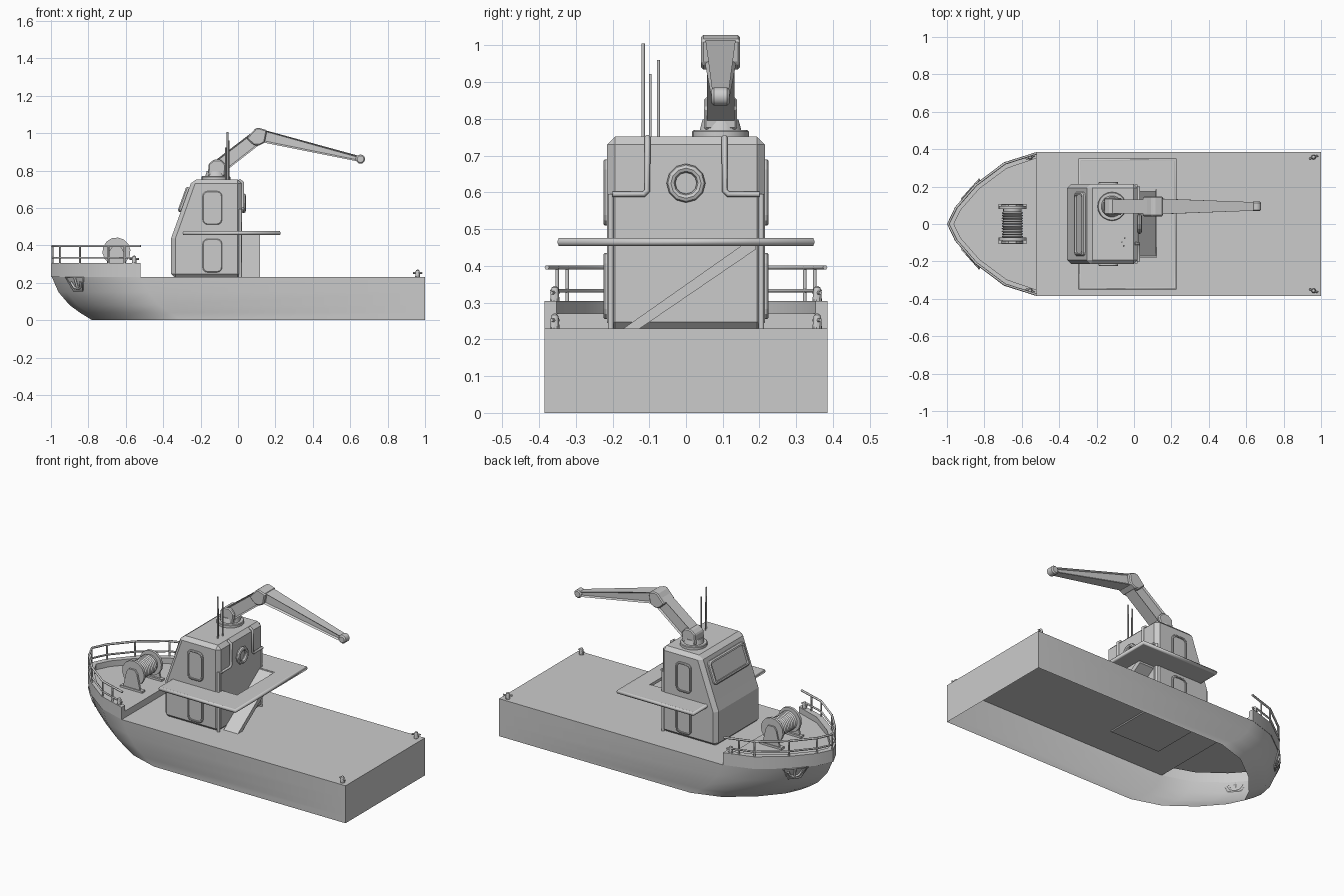
import bpy, bmesh, math
from mathutils import Vector as V

if "Cube" in bpy.data.objects:
    bpy.data.objects.remove(bpy.data.objects["Cube"])


def build(name, verts, faces, smooth=None, bevel=0):
    me = bpy.data.meshes.new(name)
    me.from_pydata([tuple(v) for v in verts], [], faces)
    bm = bmesh.new()
    bm.from_mesh(me)
    bmesh.ops.recalc_face_normals(bm, faces=bm.faces)
    bm.to_mesh(me)
    bm.free()
    ob = bpy.data.objects.new(name, me)
    bpy.context.collection.objects.link(ob)
    if bevel:
        m = ob.modifiers.new("bevel", 'BEVEL')
        m.width, m.segments = bevel, 1
    if smooth:
        activate(ob)
        bpy.ops.object.shade_smooth_by_angle(angle=math.radians(smooth))
    return ob


def activate(ob):
    bpy.ops.object.select_all(action='DESELECT')
    ob.select_set(True)
    bpy.context.view_layer.objects.active = ob


def loft(name, loops, cap0=True, cap1=True, **kw):
    n = len(loops[0])
    faces = [(k*n + i, k*n + (i+1) % n, (k+1)*n + (i+1) % n, (k+1)*n + i)
             for k in range(len(loops)-1) for i in range(n)]
    if cap0:
        faces.append(tuple(range(n)))
    if cap1:
        faces.append(tuple(range((len(loops)-1)*n, len(loops)*n)))
    return build(name, [v for lp in loops for v in lp], faces, **kw)


def prism_y(name, prof, y0, y1, **kw):
    return loft(name, [[(x, y, z) for x, z in prof] for y in (y0, y1)], **kw)


def lathe(name, origin, axis, prof, n=16):
    # prof holds (distance along axis, radius)
    axis = V(axis).normalized()
    u = axis.orthogonal().normalized()
    w = axis.cross(u)
    loops = [[V(origin) + axis*d + (u*math.cos(a) + w*math.sin(a))*r
              for a in [2*math.pi*(i+.5)/n for i in range(n)]] for d, r in prof]
    return loft(name, loops, smooth=35)


def tube(name, pts, r, cyclic=False, res=1):
    cu = bpy.data.curves.new(name, 'CURVE')
    cu.dimensions, cu.bevel_depth, cu.bevel_resolution = '3D', r, res
    cu.use_fill_caps = True
    sp = cu.splines.new('POLY')
    sp.points.add(len(pts)-1)
    for p, q in zip(sp.points, pts):
        p.co = (*q, 1)
    sp.use_cyclic_u = cyclic
    ob = bpy.data.objects.new(name, cu)
    bpy.context.collection.objects.link(ob)
    activate(ob)
    bpy.ops.object.convert(target='MESH')
    return ob


def panel(name, c, u, v, w, h, r, out, frame=.01):
    # rounded plate with a raised frame and a sunken middle
    c, u, v = V(c), V(u).normalized(), V(v).normalized()
    n = u.cross(v)

    def ring(g, d):
        rr, pts = r - g*.5, []
        for k, (sx, sy) in enumerate([(1, 1), (-1, 1), (-1, -1), (1, -1)]):
            for j in range(4):
                a = math.pi/2*(k + j/3)
                pts.append(c + u*(sx*(w/2-g-rr) + rr*math.cos(a))
                           + v*(sy*(h/2-g-rr) + rr*math.sin(a)) + n*d)
        return pts
    return loft(name, [ring(0, -.008), ring(0, out*.6), ring(out*.4, out),
                       ring(frame, out), ring(frame, out*.3)])


# Hull: bow outline is shifted aft toward the keel, open underneath
half = [(-.52, .385), (-.695, .33), (-.85, .213), (-.957, .09)]
inner_half = [(-.52, .352), (-.68, .297), (-.825, .19), (-.925, .077)]
mirror = lambda pts, tip: pts + [(tip, 0)] + [(x, -y) for x, y in reversed(pts)]
bow, inner = mirror(half, -1), mirror(inner_half, -.963)
levels = [(0, .22), (.04, .155), (.08, .10), (.15, .04), (.23, .005), (.231, 0)]
loft("hull", [[(x+s, y, min(z, .23)) for x, y in bow] + [(1, -.385, min(z, .23)), (1, .385, min(z, .23))]
              for z, s in levels], cap0=False, cap1=False, smooth=35)
n = len(bow)
rings = [(bow, .23), (bow, .305), (inner, .305), (inner, .27)]
verts = [(x, y, z) for lp, z in rings for x, y in lp]
faces = [(k*n+i, k*n+i+1, (k+1)*n+i+1, (k+1)*n+i) for k in range(3) for i in range(n-1)]
faces += [tuple(range(3*n, 4*n)), (0, n, 2*n, 3*n), (n-1, 2*n-1, 3*n-1, 4*n-1),
          (0, 3*n, 4*n-1, n-1)]
build("forecastle", verts, faces, smooth=35)
build("main_deck", [(-.52, -.385, .23), (1, -.385, .23), (1, .385, .23), (-.52, .385, .23)], [(0, 1, 2, 3)])

# Bow railing
rail = [V((a[0]*.8+b[0]*.2, a[1]*.8+b[1]*.2, 0)) for a, b in zip(bow, inner)]
low = rail[:]
low[0], low[-1] = rail[0].lerp(rail[1], .25), rail[-1].lerp(rail[-2], .25)
tube("top_rail", [p + V((0, 0, .396)) for p in rail], .0065)
tube("middle_rail", [p + V((0, 0, .333)) for p in low], .0055)
for p in rail[1:-1] + [rail[0].lerp(rail[1], .5), rail[-1].lerp(rail[-2], .5)]:
    tube("rail_post", [p + V((0, 0, .30)), p + V((0, 0, .40))], .0055)

# Bollards
for s in (1, -1):
    for x, z in ((.96, .23), (-.555, .305)):
        lathe("bollard", (x, s*.357, z), (0, 0, 1),
              [(0, .013), (.028, .011), (.036, .009), (.04, .003)], 10)
        d = V((.024, s*.009, 0))
        c = V((x, s*.357, z+.022))
        tube("bollard_pin", [c-d, c+d], .005)

# Anchors in their pockets
for s in (1, -1):
    t, out = V((.665, s*.746, 0)), V((-.746, s*.665, 0))
    up = (out*.03 + V((0, 0, .08))).normalized()
    at = lambda a, b: V((-.862, s*.176, .19)) + t*a + up*b + out*.002
    tube("anchor_pocket", [at(-.07, .04), at(.07, .04), at(.035, -.035), at(-.035, -.035)], .005, True)
    tube("anchor_shank", [at(0, .04), at(0, -.025)], .007)
    tube("anchor_arms", [at(-.04, .015), at(-.025, -.015), at(0, -.025), at(.025, -.015), at(.04, .015)], .007)

# Rope winch
W = (-.65, .003, .367)
prof = [(-.092, .02), (-.092, .075), (-.076, .075), (-.076, .05)]
for i in range(10):
    y = -.07 + i*.014
    prof += [(y, .058), (y+.007, .049)]
prof += [(.076, .05), (.076, .075), (.092, .075), (.092, .02)]
lathe("winch_drum", W, (0, 1, 0), prof, 14)
for s in (1, -1):
    prism_y("winch_support", [(-.71, .27), (-.59, .27), (-.615, .375), (-.63, .395), (-.67, .395), (-.685, .375)],
            s*.092, s*.104)
    prism_y("winch_foot", [(-.725, .27), (-.575, .27), (-.575, .282), (-.725, .282)], s*.08, s*.108)

# Wheelhouse
prism_y("wheelhouse", [(-.357, .225), (-.357, .44), (-.335, .5), (-.245, .752), (.02, .752), (.02, .225)],
        -.215, .215, bevel=.022)
for s in (1, -1):
    for z, nm in ((.6, "side_window"), (.345, "side_door")):
        panel(nm, (-.137, s*.215, z), (s*-1, 0, 0), (0, 0, 1), .105, .18, .028, .01)
panel("front_window", (-.284, 0, .643), (0, -1, 0), (.09, 0, .25), .34, .14, .02, .017, .016)

# Drain pipes on the aft wall
for s in (1, -1):
    tube("roof_pipe", [(.005, s*.105, .75), (.026, s*.105, .735), (.026, s*.105, .605), (.026, s*.115, .595),
                       (.026, s*.2, .595)], .008)
    tube("corner_pipe", [(.012, s*.205, .595), (.012, s*.205, .23)], .009)

# Life ring
bpy.ops.mesh.primitive_torus_add(location=(.03, 0, .625), rotation=(0, math.pi/2, 0), major_segments=12,
                                 minor_segments=8, major_radius=.041, minor_radius=.012)
bpy.context.object.name = "life_ring"

# Platform with stair opening
rect = lambda x0, x1, y0, y1, z: [(x0, y0, z), (x1, y0, z), (x1, y1, z), (x0, y1, z)]
O, I = (-.288, .22, -.342, .342), (-.02, .12, -.18, .185)
loft("platform", [rect(*I, .456), rect(*O, .456), rect(*O, .474), rect(*I, .474), rect(*I, .456)],
     cap0=False, cap1=False)
tube("platform_rim", rect(*O, .465), .012, True)
loft("stair_ramp", [[(x, -.17, .23), (x, -.125, .23), (x, .19, .445), (x, .19, .472), (x, .175, .472)]
                    for x in (.022, .118)])

# Antennas
for x, y, z, r in ((-.055, -.117, 1.005, .0055), (-.05, -.075, .96, .0045), (-.065, -.097, .922, .004)):
    tube("antenna", [(x, y, .745), (x, y, z)], r)

# Crane
CY = .094


def boom(name, prof, w0, w1):
    # prof: start bottom, start top, end top, end bottom; sides are recessed
    ws = (w0, w0, w1, w1)
    ob = loft(name, [[(x, CY+s*w/2, z) for (x, z), w in zip(prof, ws)] for s in (-1, 1)])
    bm = bmesh.new()
    bm.from_mesh(ob.data)
    bm.normal_update()
    sides = [f for f in bm.faces if abs(f.normal.y) > .8]
    bmesh.ops.inset_individual(bm, faces=sides, thickness=.011, depth=-.009)
    bm.to_mesh(ob.data)
    bm.free()


lathe("crane_base", (-.118, CY, .748), (0, 0, 1), [(0, .077), (.018, .077), (.022, .073)], 20)
lathe("crane_collar", (-.118, CY, .768), (0, 0, 1), [(0, .058), (.03, .05)], 16)
prism_y("crane_turret", [(-.162, .77), (-.07, .77), (-.065, .83), (-.09, .858), (-.13, .858), (-.157, .835)],
        CY-.045, CY+.045, bevel=.006)
boom("lower_boom", [(-.075, .79), (-.12, .855), (.09, 1.015), (.13, .95)], .075, .075)
prism_y("crane_elbow", [(.045, .972), (.095, 1.027), (.115, 1.028), (.155, 1.015), (.143, .95), (.115, .935), (.085, .935)],
        CY-.053, CY+.053, bevel=.006)
boom("upper_boom", [(.125, .952), (.11, 1.025), (.64, .88), (.635, .85)], .085, .046)
lathe("boom_tip", (.655, CY, .861), (0, 1, 0), [(-.025, .018), (-.018, .025), (.018, .025), (.025, .018)], 12)
